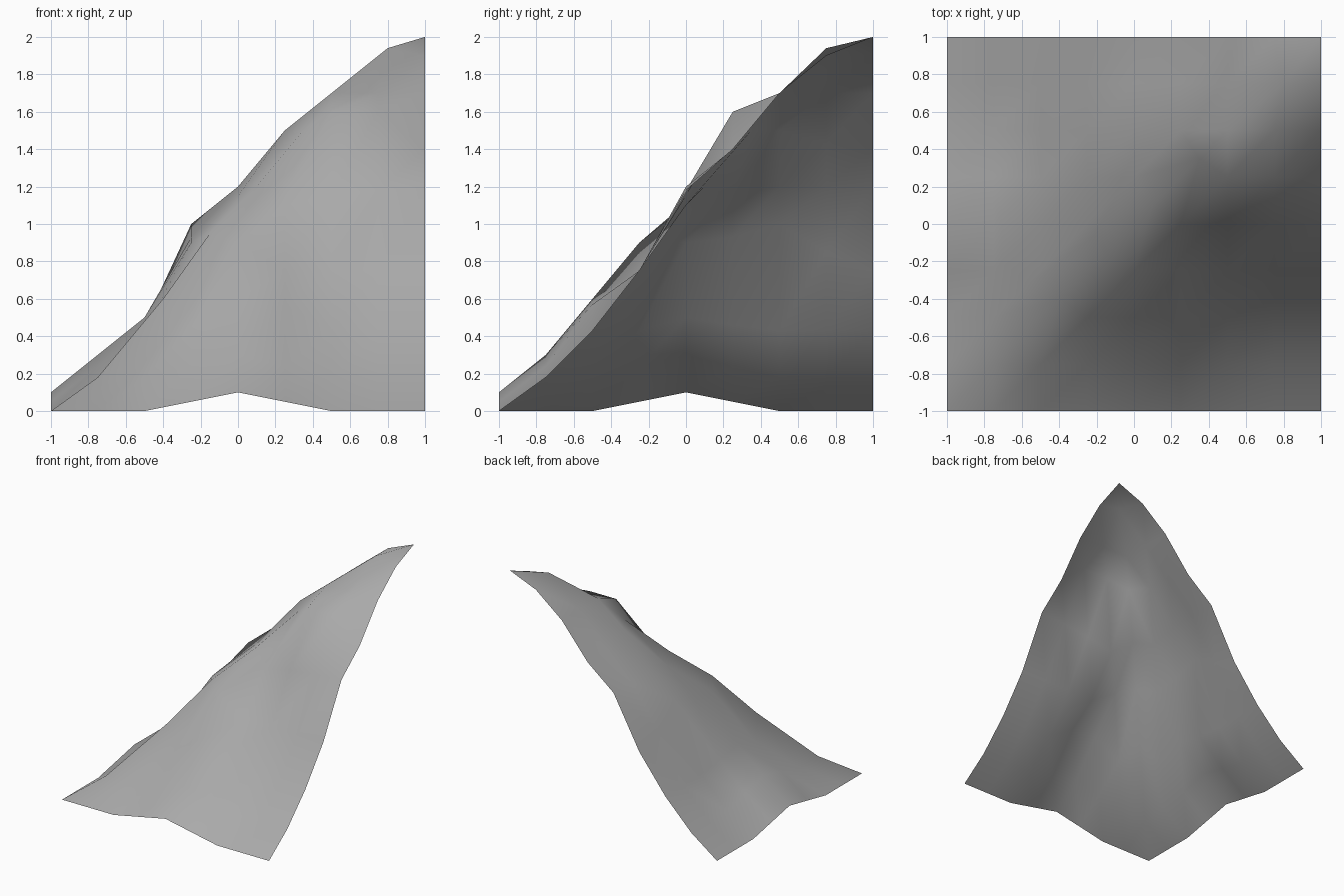
import bpy
import bmesh

cube = bpy.data.objects.get("Cube")
if cube:
    bpy.data.objects.remove(cube, do_unlink=True)

STEP = 0.25
# Height of the slope, from the low corner sides up to the summit
slope = [0, .18, .43, .75, 1.2, 1.4, 1.7, 1.9, 2]


def flat_edge_height(along):
    """Small arch in the middle of the two low border edges."""
    return max(0, 0.1 - 0.2 * abs(along))


def base_height(x, y):
    low, high = min(x, y), max(x, y)
    if low < -0.99:
        return flat_edge_height(high)
    return slope[round((low + 1) / STEP)]


# Bumps shared by both flanks, as (low side, high side, height)
shared_bumps = [
    (-.75, -.25, .24), (-.75, 0, .3), (-.75, .25, .24), (-.25, 0, .9),
]
# Bumps on the left back flank only, as (x, y, height)
back_bumps = [
    (-.5, 0, .5), (-.5, .25, .46), (-.25, .25, .93), (-.25, .5, 1),
    (-.25, .75, .85), (0, .25, 1.15), (.25, .5, 1.5), (.25, .75, 1.43),
]
# Bumps on the front flank only
front_bumps = [
    (-.25, -.5, .45), (0, -.5, .6), (.25, -.5, .57),
    (.25, 0, 1.1), (.5, 0, 1.15), (.75, 0, 1.18),
    (.5, .25, 1.6), (.75, .25, 1.6),
]

bumps = {(x, y): z for x, y, z in back_bumps + front_bumps}
for low, high, z in shared_bumps:
    bumps[low, high] = bumps[high, low] = z

# Ridge points pulled along the diagonal towards the summit
pulled = {(.75, .75): (.8, .75, 1.94)}
for start, z in [(-.5, .6), (-.25, .95), (0, 1.2), (.25, 1.5)]:
    pulled[start, start] = (start + .1, start + .1, z)

# Rock sheet
bm = bmesh.new()
bmesh.ops.create_grid(bm, x_segments=8, y_segments=8, size=1)
for vert in bm.verts:
    x, y = (round(c / STEP) * STEP for c in vert.co.xy)
    z = bumps.get((x, y), base_height(x, y))
    vert.co = pulled.get((x, y), (x, y, z))
for face in bm.faces:
    face.smooth = True
bm.normal_update()

mesh = bpy.data.meshes.new("mountain_slope")
bm.to_mesh(mesh)
bm.free()
mountain = bpy.data.objects.new("mountain_slope", mesh)
bpy.context.collection.objects.link(mountain)

# Plain stone colour
stone = bpy.data.materials.new("stone_grey")
stone.use_nodes = True
colour = (0.4, 0.4, 0.4, 1)
stone.diffuse_color = colour
stone.node_tree.nodes["Principled BSDF"].inputs["Base Color"].default_value = colour
mesh.materials.append(stone)
